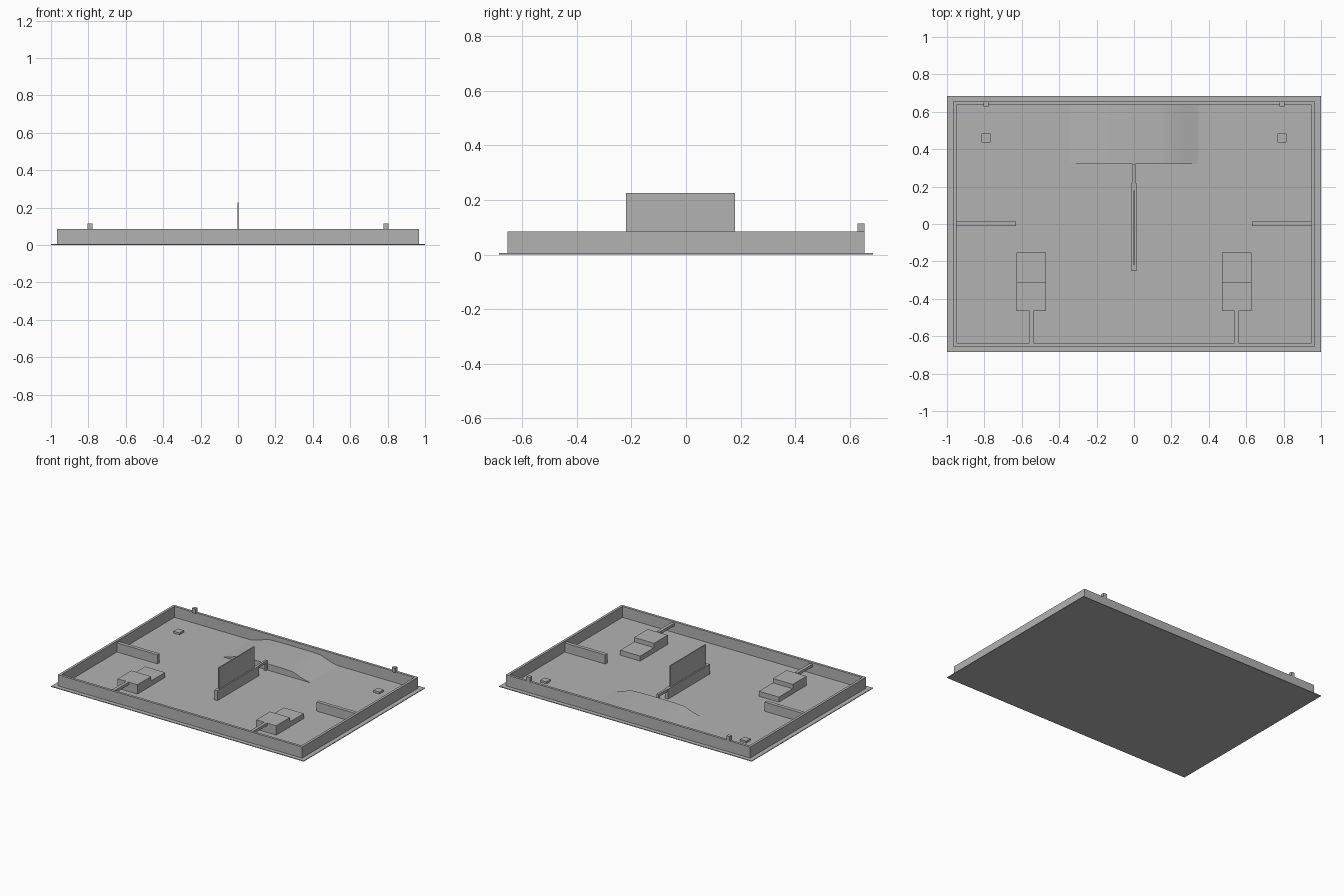
import bpy
import bmesh
from mathutils import Vector

old = bpy.data.objects.get("Cube")
if old:
    bpy.data.objects.remove(old, do_unlink=True)

GREY = (0.45, 0.45, 0.45, 1.0)
grey = bpy.data.materials.new("plain grey")
grey.use_nodes = True
grey.diffuse_color = GREY
grey.node_tree.nodes["Principled BSDF"].inputs["Base Color"].default_value = GREY

FLOOR = 0.006
WALL_TOP = 0.084


def finish(bm, name):
    bmesh.ops.recalc_face_normals(bm, faces=bm.faces[:])
    mesh = bpy.data.meshes.new(name)
    bm.to_mesh(mesh)
    bm.free()
    mesh.materials.append(grey)
    obj = bpy.data.objects.new(name, mesh)
    bpy.context.collection.objects.link(obj)
    return obj


def box_mesh(x, y, z):
    """Box spanning the (low, high) pairs on each axis."""
    bm = bmesh.new()
    bmesh.ops.create_cube(bm, size=1)
    size = [hi - lo for lo, hi in (x, y, z)]
    mid = [(hi + lo) / 2 for lo, hi in (x, y, z)]
    bmesh.ops.scale(bm, vec=size, verts=bm.verts[:])
    bmesh.ops.translate(bm, vec=mid, verts=bm.verts[:])
    return bm


def box(name, x, y, z):
    return finish(box_mesh(x, y, z), name)


def pair(name, x, y, z):
    """Matching boxes on the left (+x) and right (-x)."""
    box("left_" + name, x, y, z)
    box("right_" + name, (-x[1], -x[0]), y, z)


# Ground plate with a projecting lip
box("base_plate", (-1, 1), (-0.685, 0.685), (0, 0.005))

# Perimeter wall: a box with its top inset and sunk to floor level
bm = box_mesh((-0.967, 0.967), (-0.655, 0.655), (0.003, WALL_TOP))
top = max(bm.faces, key=lambda f: f.calc_center_median().z)
bmesh.ops.inset_region(bm, faces=[top], thickness=0.025)
rim = bmesh.ops.extrude_discrete_faces(bm, faces=[top])["faces"][0]
bmesh.ops.translate(bm, vec=(0, 0, FLOOR - WALL_TOP), verts=rim.verts[:])
finish(bm, "perimeter_wall")

# Low mound against the back wall, extruded from its outline
outline = [(-0.35, 0), (-0.29, 0.014), (-0.21, 0.042), (-0.13, 0.046),
           (0.13, 0.046), (0.21, 0.042), (0.29, 0.014), (0.35, 0)]
bm = bmesh.new()
front = bm.faces.new([bm.verts.new((x, 0.32, FLOOR - 0.001 + h)) for x, h in outline])
back = bmesh.ops.extrude_face_region(bm, geom=[front], use_keep_orig=True)["geom"]
bmesh.ops.translate(bm, vec=Vector((0, 0.315, 0)),
                    verts=[v for v in back if isinstance(v, bmesh.types.BMVert)])
mound = finish(bm, "back_mound")
bpy.context.view_layer.objects.active = mound
mound.select_set(True)
bpy.ops.object.shade_smooth_by_angle(angle=0.6)

# Central divider, its upright panel, and the arm reaching the mound
box("divider_base", (-0.013, 0.013), (-0.25, 0.22), (0.005, 0.076))
box("divider_panel", (-0.004, 0.004), (-0.22, 0.18), (0.07, 0.226))
box("divider_arm", (-0.008, 0.008), (0.215, 0.32), (0.058, 0.076))
box("divider_arm_leg", (-0.008, 0.008), (0.305, 0.32), (0.005, 0.06))

# Side partitions
pair("partition", (0.63, 0.95), (-0.012, 0.014), (0.005, 0.071))

# Stepped blocks and the bars joining them to the front wall
pair("block_high_step", (0.47, 0.628), (-0.465, -0.31), (0.005, 0.073))
pair("block_low_step", (0.47, 0.628), (-0.311, -0.153), (0.005, 0.042))
pair("block_bar", (0.536, 0.558), (-0.635, -0.464), (0.056, 0.076))

# Pegs on the back wall and thin floor tiles
pair("wall_peg", (0.778, 0.804), (0.629, 0.654), (0.08, 0.114))
pair("floor_tile", (0.767, 0.815), (0.435, 0.483), (0.005, 0.02))
